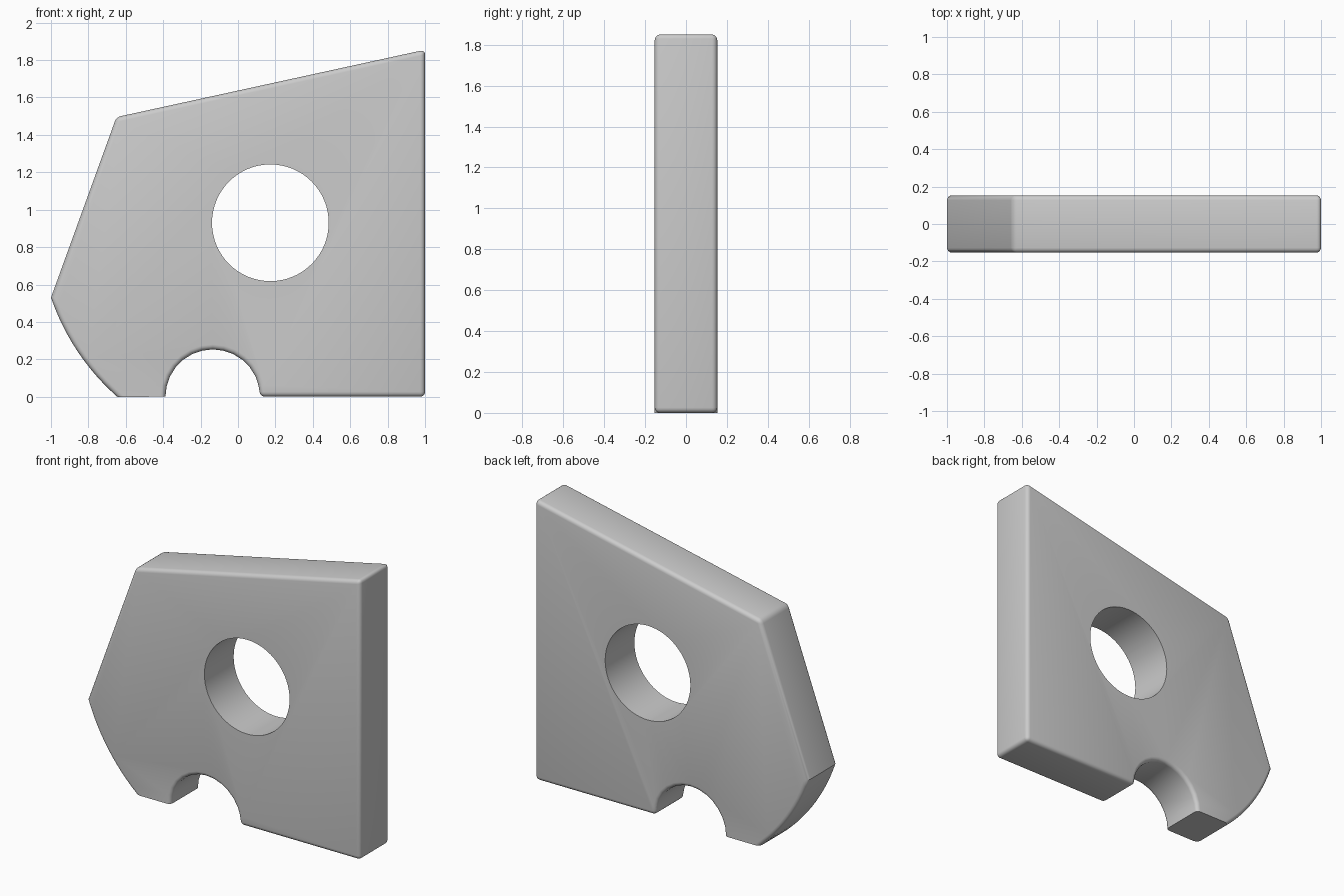
import bpy, bmesh
from math import cos, sin, atan2, pi, radians

if "Cube" in bpy.data.objects:
    bpy.data.objects.remove(bpy.data.objects["Cube"])

HALF = 0.153            # half thickness
HX, HZ, HR = 0.173, 0.93, 0.312   # round hole
BEV = 0.026


def arc(cx, cz, r, a0, a1, n):
    return [(cx + r * cos(a0 + (a1 - a0) * i / n),
             cz + r * sin(a0 + (a1 - a0) * i / n)) for i in range(n + 1)]


# Outline: straight sides, half-round notch, lower-left arc concentric with the hole
a0 = atan2(0 - HZ, -0.645 - HX)
a1 = atan2(0.53 - HZ, -1 - HX)
outline = [(-0.65, 1.495), (1, 1.855), (1, 0)]
outline += arc(-0.135, 0, 0.253, 0, pi, 14)
outline += arc(HX, HZ, 1.239, a0, a1, 12)
outline[-1] = (-1, 0.53)

# Extruded plate
bm = bmesh.new()
face = bm.faces.new([bm.verts.new((x, -HALF, z)) for x, z in outline])
ext = bmesh.ops.extrude_face_region(bm, geom=[face], use_keep_orig=True)
for v in ext["geom"]:
    if isinstance(v, bmesh.types.BMVert):
        v.co.y = HALF
bmesh.ops.recalc_face_normals(bm, faces=bm.faces)

# Rounded rims and corners; the short foot at lower left stays sharp
rounded = []
for e in bm.edges:
    a, b = (v.co for v in e.verts)
    if abs(a.y - b.y) > 0.01:
        top_or_right = a.z > 1 or a.x > 0.1
        if top_or_right:
            rounded.append(e)
    elif not (max(a.z, b.z) < 0.001 and max(a.x, b.x) < -0.3):
        rounded.append(e)
bmesh.ops.bevel(bm, geom=rounded, offset=BEV, offset_type='OFFSET', segments=4,
                profile=0.5, affect='EDGES', clamp_overlap=True)
mesh = bpy.data.meshes.new("plate")
bm.to_mesh(mesh)
bm.free()
plate = bpy.data.objects.new("plate", mesh)
bpy.context.collection.objects.link(plate)

# Round through hole
bpy.ops.mesh.primitive_cylinder_add(vertices=64, radius=HR, depth=1,
                                    location=(HX, 0, HZ), rotation=(pi / 2, 0, 0))
cutter = bpy.context.object
cutter.name = "hole_cutter"
cutter.hide_render = True
mod = plate.modifiers.new("hole", 'BOOLEAN')
mod.operation = 'DIFFERENCE'
mod.solver = 'EXACT'
mod.object = cutter

bpy.ops.object.select_all(action='DESELECT')
plate.select_set(True)
bpy.context.view_layer.objects.active = plate
bpy.ops.object.modifier_apply(modifier="hole")
bpy.data.objects.remove(cutter)
bpy.ops.object.shade_smooth_by_angle(angle=radians(30))
